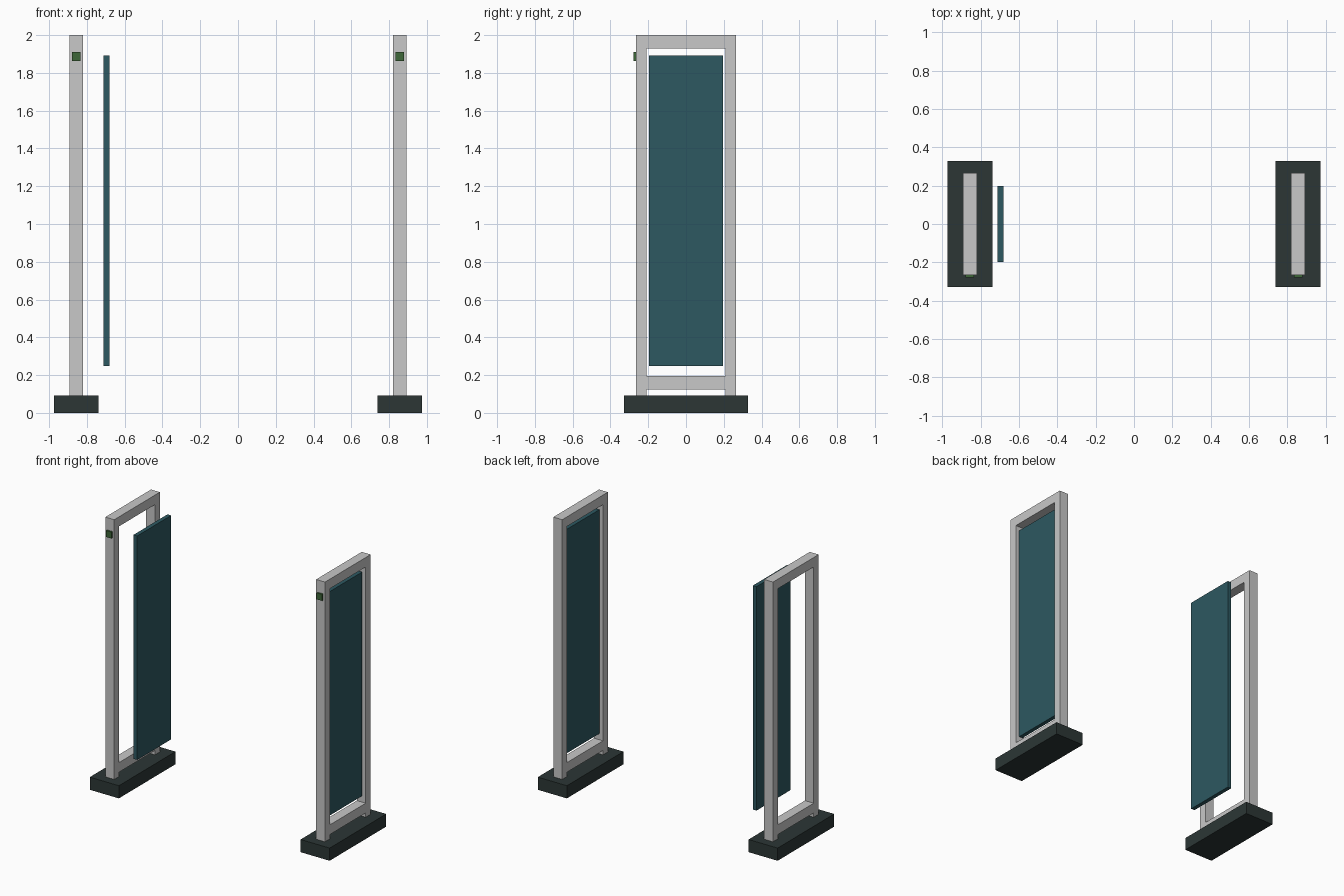
import bpy
import bmesh
from mathutils import Matrix, Vector

if "Cube" in bpy.data.objects:
    bpy.data.objects.remove(bpy.data.objects["Cube"])


def material(name, rgb):
    m = bpy.data.materials.new(name)
    m.diffuse_color = (*rgb, 1.0)
    m.use_nodes = True
    m.node_tree.nodes["Principled BSDF"].inputs["Base Color"].default_value = m.diffuse_color
    return m


LIGHT_GREY = material("light grey", (0.58, 0.58, 0.58))
TEAL = material("teal panel", (0.026, 0.098, 0.12))
CHARCOAL = material("charcoal base", (0.025, 0.037, 0.036))
GREEN = material("green indicator", (0.048, 0.135, 0.04))


def finish(name, bm, mat):
    bmesh.ops.recalc_face_normals(bm, faces=bm.faces)
    mesh = bpy.data.meshes.new(name)
    bm.to_mesh(mesh)
    bm.free()
    mesh.materials.append(mat)
    obj = bpy.data.objects.new(name, mesh)
    bpy.context.collection.objects.link(obj)
    return obj


def box(name, lo, hi, mat):
    lo, hi = Vector(lo), Vector(hi)
    bm = bmesh.new()
    bmesh.ops.create_cube(
        bm, size=1.0,
        matrix=Matrix.Translation((lo + hi) / 2) @ Matrix.Diagonal((*(hi - lo), 1.0)))
    return finish(name, bm, mat)


def frame(name, cx, half_x, mat):
    """Rectangular frame with legs: grid cells in the y-z plane, extruded along x."""
    ys = (-0.265, -0.208, 0.208, 0.265)
    zs = (0.093, 0.125, 0.196, 1.93, 2.0)
    openings = {(1, 0), (1, 2)}  # gap above the base, and the panel opening
    bm = bmesh.new()
    grid = [[bm.verts.new((cx - half_x, y, z)) for z in zs] for y in ys]
    for i in range(len(ys) - 1):
        for j in range(len(zs) - 1):
            if (i, j) not in openings:
                bm.faces.new((grid[i][j], grid[i + 1][j],
                              grid[i + 1][j + 1], grid[i][j + 1]))
    ext = bmesh.ops.extrude_face_region(bm, geom=bm.faces[:], use_keep_orig=True)
    moved = [g for g in ext["geom"] if isinstance(g, bmesh.types.BMVert)]
    bmesh.ops.translate(bm, verts=moved, vec=(2 * half_x, 0, 0))
    # merge the coplanar cells into clean flat faces
    bmesh.ops.recalc_face_normals(bm, faces=bm.faces)
    bmesh.ops.dissolve_limit(bm, angle_limit=0.01, verts=bm.verts[:], edges=bm.edges[:])
    return finish(name, bm, mat)


# The left panel stands clear of its frame; the right one sits inside it
for side, cx, panel_x in (("left", -0.856, -0.696), ("right", 0.856, 0.856)):
    # foot plinth
    box(side + "_base", (cx - 0.118, -0.328, 0), (cx + 0.118, 0.328, 0.093), CHARCOAL)
    # upright frame
    frame(side + "_frame", cx, 0.036, LIGHT_GREY)
    # tall flat panel
    box(side + "_panel", (panel_x - 0.015, -0.197, 0.248),
        (panel_x + 0.015, 0.197, 1.892), TEAL)
    # indicator lamp on the front post
    box(side + "_indicator", (cx - 0.022, -0.278, 1.863),
        (cx + 0.022, -0.264, 1.91), GREEN)
